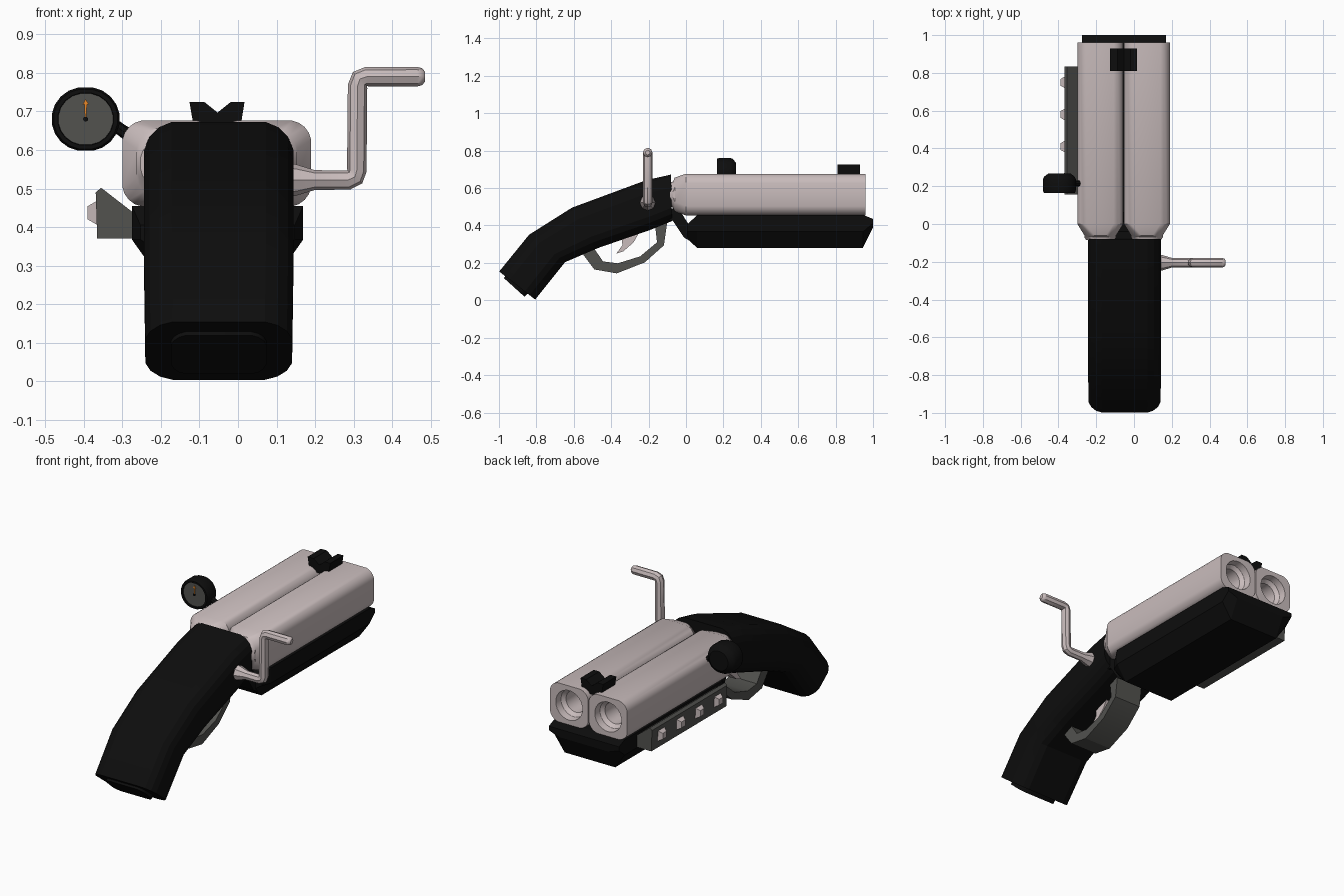
import bpy, bmesh, math
from mathutils import Matrix, Vector

if "Cube" in bpy.data.objects:
    bpy.data.objects.remove(bpy.data.objects["Cube"])

CX = -0.053  # centre line of the body


def material(name, rgb):
    m = bpy.data.materials.new(name)
    m.diffuse_color = (*rgb, 1)
    m.use_nodes = True
    m.node_tree.nodes["Principled BSDF"].inputs["Base Color"].default_value = m.diffuse_color
    return m


PALE = material("pale_metal", (0.58, 0.50, 0.50))
BLACK = material("black", (0.004, 0.004, 0.004))
GREY = material("dark_grey", (0.085, 0.085, 0.078))
ORANGE = material("orange", (0.85, 0.25, 0.02))


def finish(name, bm, mat, angle=30):
    bmesh.ops.recalc_face_normals(bm, faces=bm.faces)
    me = bpy.data.meshes.new(name)
    bm.to_mesh(me)
    bm.free()
    me.materials.append(mat)
    ob = bpy.data.objects.new(name, me)
    bpy.context.collection.objects.link(ob)
    bpy.ops.object.select_all(action='DESELECT')
    ob.select_set(True)
    bpy.context.view_layer.objects.active = ob
    bpy.ops.object.shade_smooth_by_angle(angle=math.radians(angle))
    return ob


def section(hw, hh, r, n):
    """Rounded rectangle with n points per corner (a circle when r = hw = hh)."""
    pts = []
    for i in range(4 * n):
        a = 2 * math.pi * (i + 0.5) / (4 * n)
        c, s = math.cos(a), math.sin(a)
        pts.append((math.copysign(hw - r, c) + r * c, math.copysign(hh - r, s) + r * s))
    return pts


def loft(name, secs, mat, cx=CX, n=4, shape=None, angle=30):
    """Skin sections (top_y, top_z, bottom_y, bottom_z, half_width, corner_radius)."""
    bm = bmesh.new()
    rings = []
    for ty, tz, by, bz, hw, r in secs:
        top, bot = Vector((0, ty, tz)), Vector((0, by, bz))
        hh = (top - bot).length / 2
        mid, up = (top + bot) / 2, (top - bot).normalized()
        pts = [(u * hw, v * hh) for u, v in shape] if shape else section(hw, hh, r, n)
        rings.append([bm.verts.new(mid + up * v + Vector((cx + u, 0, 0))) for u, v in pts])
    for a, b in zip(rings, rings[1:]):
        for i in range(len(a)):
            j = (i + 1) % len(a)
            bm.faces.new((a[i], a[j], b[j], b[i]))
    bm.faces.new(rings[0])
    bm.faces.new(rings[-1])
    return finish(name, bm, mat, angle)


def straight(cz, items):
    """Upright sections from (y, half_width, half_height, radius)."""
    return [(y, cz + hh, y, cz - hh, hw, r) for y, hw, hh, r in items]


def prism(name, axis, pts, a, b, mat):
    """Extrude a profile along x (points are y,z) or y (points are x,z)."""
    bm = bmesh.new()
    vs = [bm.verts.new((a, p, q) if axis == 'x' else (p, a, q)) for p, q in pts]
    face = bm.faces.new(vs)
    ext = bmesh.ops.extrude_face_region(bm, geom=[face])["geom"]
    move = Vector((b - a, 0, 0)) if axis == 'x' else Vector((0, b - a, 0))
    bmesh.ops.translate(bm, vec=move, verts=[g for g in ext if isinstance(g, bmesh.types.BMVert)])
    return finish(name, bm, mat)


def tube(name, pts, mat, depth):
    """Round bar along points (x, y, z, radius factor)."""
    cu = bpy.data.curves.new(name, 'CURVE')
    cu.dimensions = '3D'
    cu.bevel_depth, cu.bevel_resolution, cu.use_fill_caps = depth, 2, True
    sp = cu.splines.new('POLY')
    sp.points.add(len(pts) - 1)
    for p, (x, y, z, r) in zip(sp.points, pts):
        p.co, p.radius = (x, y, z, 1), r
    ob = bpy.data.objects.new(name, cu)
    bpy.context.collection.objects.link(ob)
    cu.materials.append(mat)
    bpy.ops.object.select_all(action='DESELECT')
    ob.select_set(True)
    bpy.context.view_layer.objects.active = ob
    bpy.ops.object.convert(target='MESH')
    bpy.ops.object.shade_smooth_by_angle(angle=math.radians(40))


# twin barrels: flange, neck, squared tube, stepped bore
for side, label in ((-1, "left"), (1, "right")):
    loft(label + "_barrel", straight(0.565, [
        (-0.085, 0.075, 0.065, 0.06), (-0.07, 0.085, 0.07, 0.065), (-0.06, 0.085, 0.092, 0.065),
        (0, 0.122, 0.112, 0.06), (0.96, 0.122, 0.112, 0.06),
        (0.96, 0.085, 0.085, 0.085), (0.92, 0.08, 0.08, 0.08),
        (0.90, 0.062, 0.062, 0.062), (0.35, 0.062, 0.062, 0.062)]),
        PALE, cx=CX - 0.002 + side * 0.1235, n=5)

# curved grip and its butt plate
loft("grip", [
    (-1.0, 0.155, -0.805, 0.003, 0.192, 0.09), (-0.84, 0.352, -0.645, 0.203, 0.195, 0.09),
    (-0.61, 0.497, -0.47, 0.278, 0.195, 0.09), (-0.21, 0.645, -0.19, 0.375, 0.195, 0.09),
    (-0.08, 0.674, -0.075, 0.422, 0.195, 0.09)], BLACK, cx=-0.05, angle=20)
loft("butt_plate", [
    (-0.975, 0.12, -0.862, 0.018, 0.125, 0.05), (-0.95, 0.15, -0.83, 0.05, 0.125, 0.05)],
    BLACK, cx=-0.05)

# fore-end with chamfered underside, plus the strap joining it to the grip
hull = [(-1, 1), (1, 1), (1, 0), (0.72, -1), (-0.72, -1), (-1, 0)]
loft("fore_end", [
    (0.005, 0.405, 0.005, 0.33, 0.20, 0), (0.06, 0.455, 0.06, 0.28, 0.222, 0),
    (0.95, 0.455, 0.945, 0.28, 0.222, 0), (1.0, 0.435, 1.0, 0.39, 0.222, 0)],
    BLACK, shape=hull, angle=10)
prism("receiver_strap", 'x', [(-0.1, 0.49), (-0.04, 0.49), (0.015, 0.405), (0.08, 0.40),
      (0.07, 0.29), (-0.01, 0.335), (-0.07, 0.425), (-0.1, 0.43)], CX - 0.16, CX + 0.16, BLACK)

# trigger and guard
prism("trigger_guard", 'x', [
    (-0.55, 0.245), (-0.49, 0.165), (-0.37, 0.144), (-0.22, 0.203), (-0.118, 0.294), (-0.10, 0.42),
    (-0.165, 0.40), (-0.155, 0.31), (-0.245, 0.235), (-0.364, 0.198), (-0.444, 0.208),
    (-0.50, 0.29)], CX - 0.085, CX + 0.085, GREY)
prism("trigger", 'x', [
    (-0.345, 0.35), (-0.34, 0.295), (-0.372, 0.25), (-0.335, 0.262), (-0.28, 0.31),
    (-0.235, 0.39)], CX - 0.035, CX + 0.035, PALE)

# notched front sight
prism("front_sight", 'y', [
    (CX + x, z) for x, z in ((-0.073, 0.725), (-0.035, 0.725), (0, 0.697), (0.035, 0.725),
                             (0.07, 0.725), (0.058, 0.65), (-0.06, 0.65))], 0.81, 0.93, BLACK)

# side crank
tube("crank", [(0.13, -0.205, 0.522, 1.7), (0.15, -0.205, 0.522, 1.6), (0.20, -0.205, 0.522, 1),
               (0.285, -0.205, 0.522, 1), (0.303, -0.205, 0.530, 1), (0.308, -0.205, 0.547, 1),
               (0.310, -0.205, 0.765, 1), (0.316, -0.205, 0.784, 1), (0.334, -0.205, 0.79, 1),
               (0.465, -0.205, 0.79, 1), (0.478, -0.205, 0.79, 0.85), (0.485, -0.205, 0.79, 0.5)],
     PALE, 0.0255)

# pressure gauge
GX, GZ = -0.395, 0.68


def disc(name, rings, mat):
    loft(name, straight(GZ, [(y, r * 1.07, r, r) for y, r in rings]), mat, cx=GX, n=5)


disc("gauge_case", [(0.268, 0.055), (0.25, 0.077), (0.235, 0.083), (0.18, 0.083), (0.165, 0.078),
                    (0.165, 0.068), (0.175, 0.066)], BLACK)
disc("gauge_face", [(0.178, 0.067), (0.172, 0.067)], GREY)
disc("gauge_pivot", [(0.173, 0.006), (0.166, 0.006)], BLACK)
prism("gauge_needle", 'y', [(GX - 0.002, GZ), (GX + 0.002, GZ), (GX + 0.003, GZ + 0.038),
      (GX + 0.008, GZ + 0.038), (GX, GZ + 0.052), (GX - 0.008, GZ + 0.038),
      (GX - 0.003, GZ + 0.038)], 0.168, 0.173, ORANGE)
tube("gauge_stem", [(-0.335, 0.215, 0.675, 1), (-0.30, 0.215, 0.65, 1), (-0.27, 0.215, 0.63, 1.2)],
     BLACK, 0.016)

# side rail with four studs
prism("side_rail", 'y', [(-0.365, 0.37), (-0.369, 0.49), (-0.355, 0.502), (-0.262, 0.43),
                         (-0.262, 0.37)], 0.155, 0.835, GREY)
for i in range(4):
    bm = bmesh.new()
    spin = Matrix.Rotation(-math.pi / 2, 4, 'Y') @ Matrix.Rotation(math.pi / 4, 4, 'Z')
    bmesh.ops.create_cone(bm, cap_ends=True, segments=4, radius1=0.050, radius2=0.024, depth=0.032,
                          matrix=Matrix.Translation((-0.374, 0.24 + 0.17 * i, 0.437)) @ spin)
    finish("rail_stud_%d" % (i + 1), bm, PALE)
